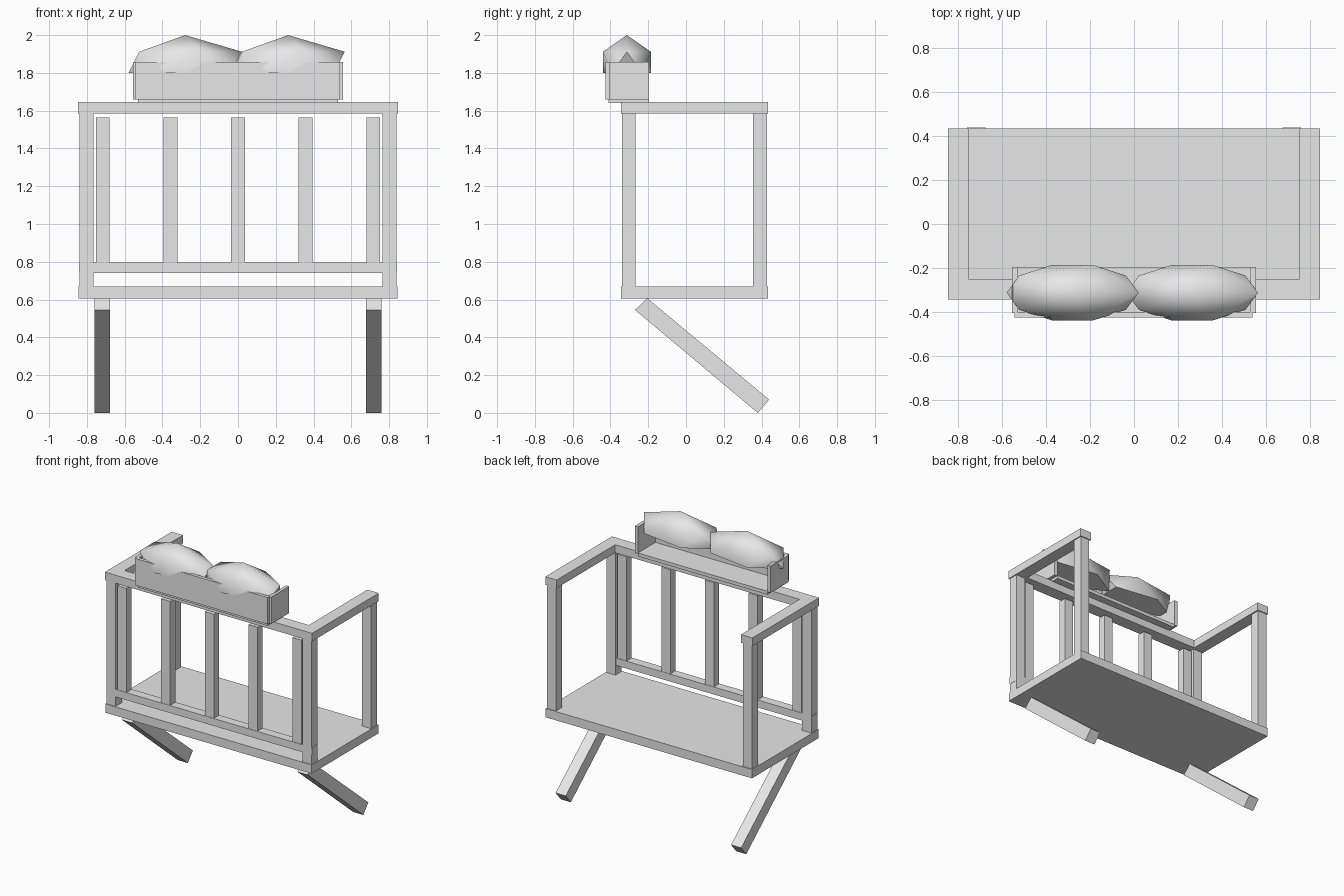
import bpy, bmesh, math
from mathutils import Vector

if "Cube" in bpy.data.objects:
    bpy.data.objects.remove(bpy.data.objects["Cube"], do_unlink=True)

grey = bpy.data.materials.new("plain grey")
grey.use_nodes = True
colour = (0.8, 0.8, 0.8, 1)
grey.diffuse_color = colour
grey.node_tree.nodes["Principled BSDF"].inputs["Base Color"].default_value = colour


def finish(bm, name):
    bmesh.ops.recalc_face_normals(bm, faces=bm.faces)
    mesh = bpy.data.meshes.new(name)
    bm.to_mesh(mesh)
    bm.free()
    mesh.materials.append(grey)
    obj = bpy.data.objects.new(name, mesh)
    bpy.context.collection.objects.link(obj)
    return obj


def box(name, x, y, z):
    """Box spanning the given (low, high) ranges."""
    bm = bmesh.new()
    bmesh.ops.create_cube(bm, size=1)
    for v in bm.verts:
        v.co = [r[0] if c < 0 else r[1] for c, r in zip(v.co, (x, y, z))]
    return finish(bm, name)


def prism(name, outline, place, depth):
    """Extrude a flat outline; place() turns 2D points into 3D."""
    bm = bmesh.new()
    face = bm.faces.new([bm.verts.new(place(p)) for p in outline])
    ext = bmesh.ops.extrude_face_region(bm, geom=[face])
    moved = [g for g in ext["geom"] if isinstance(g, bmesh.types.BMVert)]
    bmesh.ops.translate(bm, verts=moved, vec=depth)
    return finish(bm, name)


def span(a, b, side):
    return tuple(sorted((a * side, b * side)))


# Floor slab and the handrail, open at the back
box("floor", (-0.845, 0.845), (-0.345, 0.435), (0.605, 0.67))
rail = [(-0.848, -0.345), (0.848, -0.345), (0.848, 0.435), (0.755, 0.435),
        (0.755, -0.25), (-0.755, -0.25), (-0.755, 0.435), (-0.848, 0.435)]
prism("handrail", rail, lambda p: (p[0], p[1], 1.585), (0, 0, 0.06))

# Corner posts and slanted struts
strut = [(-0.27, 0.545), (-0.205, 0.607), (0.44, 0.07), (0.38, 0)]
for side, label in ((1, "left"), (-1, "right")):
    for y, end in ((-0.34, "front"), (0.355, "back")):
        box(f"{label}_{end}_post", span(0.765, 0.84, side), (y, y + 0.073), (0.66, 1.59))
    prism(f"{label}_strut", strut, lambda p: (0.677 * side, p[0], p[1]),
          (0.083 * side, 0, 0))

# Lower rail and balusters
box("lower_rail", (-0.842, 0.842), (-0.338, -0.272), (0.74, 0.795))
for i in range(5):
    x = (i - 2) * 0.358
    box(f"baluster_{i + 1}", (x - 0.037, x + 0.037), (-0.335, -0.275), (0.79, 1.565))

# Planter, open at the back
box("planter_base", (-0.53, 0.53), (-0.41, -0.195), (1.64, 1.665))
box("planter_front", (-0.545, 0.54), (-0.425, -0.4), (1.66, 1.858))
for side, label in ((1, "left"), (-1, "right")):
    box(f"planter_{label}_end", span(0.53, 0.556, side), (-0.405, -0.195), (1.66, 1.858))


def bush(name, x, side):
    """Stretched faceted dome: apex, five-sided ring and an opposite ring."""
    bm = bmesh.new()
    centre = Vector((x, -0.313, 0))

    def ring(z, turn):
        pts = []
        for k in range(5):
            a = turn + k * math.tau / 5
            pts.append(bm.verts.new(centre + Vector((0.3 * math.cos(a), 0.133 * math.sin(a), z))))
        return pts

    top = bm.verts.new(centre + Vector((0, 0, 2)))
    upper, lower = ring(1.912, 0), ring(1.8, math.pi / 5)
    for k in range(5):
        n = (k + 1) % 5
        bm.faces.new((top, upper[k], upper[n]))
        bm.faces.new((upper[k], lower[k], upper[n]))
        bm.faces.new((upper[n], lower[k], lower[n]))
    bm.faces.new(lower)
    obj = finish(bm, name)
    bpy.ops.object.select_all(action="DESELECT")
    obj.select_set(True)
    bpy.context.view_layer.objects.active = obj
    bpy.ops.object.shade_smooth_by_angle(angle=math.radians(50))


bush("right_bush", -0.28, -1)
bush("left_bush", 0.265, 1)
